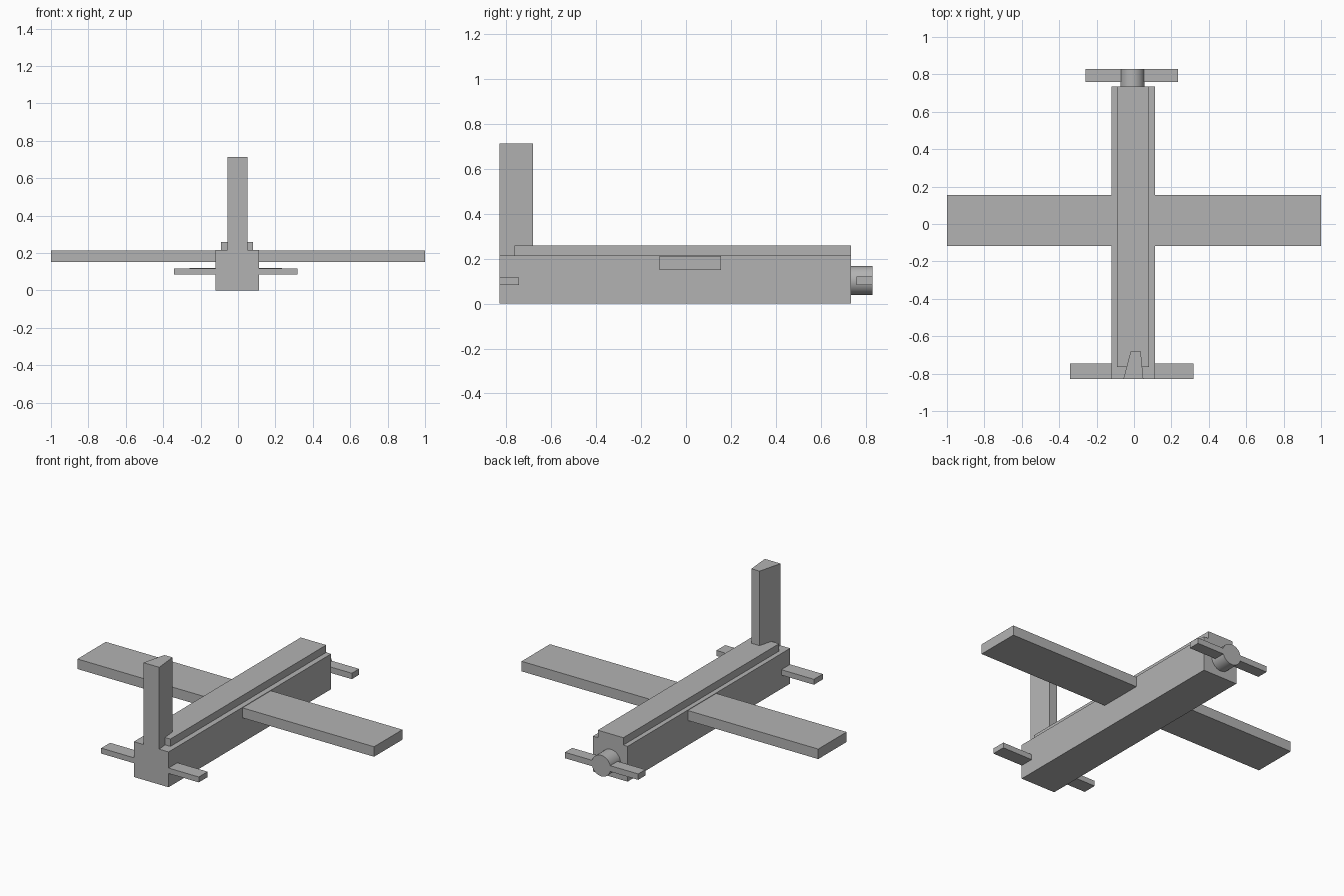
import bpy, math

if "Cube" in bpy.data.objects:
    bpy.data.objects.remove(bpy.data.objects["Cube"])

grey = bpy.data.materials.new("plain grey")
grey.diffuse_color = (0.45, 0.45, 0.45, 1)
grey.use_nodes = True
grey.node_tree.nodes["Principled BSDF"].inputs["Base Color"].default_value = grey.diffuse_color


def prism(name, outline, z0, z1):
    """Extrude a counter-clockwise xy outline from z0 to z1."""
    n = len(outline)
    verts = [(x, y, z) for z in (z0, z1) for x, y in outline]
    faces = [tuple(reversed(range(n))), tuple(range(n, 2 * n))]
    faces += [(i, (i + 1) % n, n + (i + 1) % n, n + i) for i in range(n)]
    mesh = bpy.data.meshes.new(name)
    mesh.from_pydata(verts, [], faces)
    mesh.materials.append(grey)
    obj = bpy.data.objects.new(name, mesh)
    bpy.context.collection.objects.link(obj)
    return obj


def box(name, x, y, z):
    return prism(name, [(x[0], y[0]), (x[1], y[0]), (x[1], y[1]), (x[0], y[1])], *z)


# Body and the raised strip along its top
BODY = (-0.121, 0.113)
box("fuselage", BODY, (-0.83, 0.735), (0, 0.215))
box("top_strip", (-0.092, 0.08), (-0.765, 0.735), (0.215, 0.26))

# Upright tail fin, tapering towards the nose
prism("tail_fin", [(-0.057, -0.83), (0.05, -0.83), (0.036, -0.682), (-0.018, -0.682)],
      0.215, 0.714)

# Paired parts, each running from an inner edge to its tip
pairs = [
    ("wing", BODY, (-1.0, 1.0), (-0.118, 0.155), (0.151, 0.212)),
    ("tailplane", BODY, (-0.341, 0.317), (-0.83, -0.745), (0.084, 0.117)),
    ("propeller_blade", (-0.06, 0.042), (-0.259, 0.235), (0.76, 0.83), (0.084, 0.12)),
]
for name, inner, tip, y, z in pairs:
    box("left_" + name, (tip[0], inner[0]), y, z)
    box("right_" + name, (inner[1], tip[1]), y, z)

# Propeller hub
bpy.ops.mesh.primitive_cylinder_add(vertices=32, radius=0.064, depth=0.095,
                                    location=(-0.009, 0.7825, 0.103),
                                    rotation=(math.pi / 2, 0, 0))
hub = bpy.context.object
hub.name = "propeller_hub"
hub.data.materials.append(grey)
bpy.ops.object.shade_smooth_by_angle(angle=math.radians(30))
